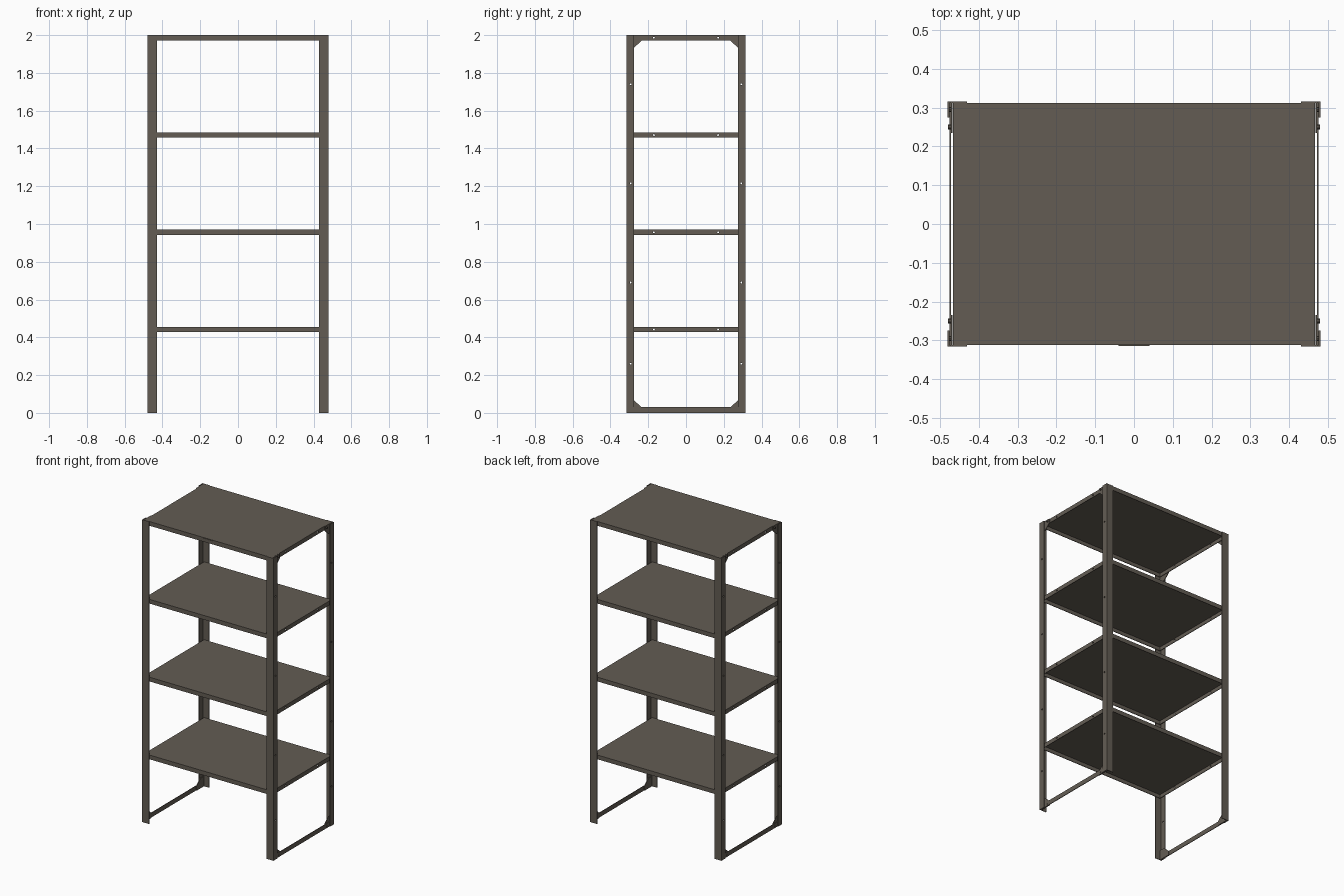
import bpy, bmesh
from math import radians
from mathutils import Matrix

if "Cube" in bpy.data.objects:
    bpy.data.objects.remove(bpy.data.objects["Cube"])

W, D, H = 0.48, 0.316, 2.0          # half width, half depth, height
SHEET = 0.004                       # sheet metal thickness
SHELF_Z = (0.455, 0.97, 1.485, H)   # shelf tops
RIM = 0.028

steel = bpy.data.materials.new("warm grey steel")
steel.use_nodes = True
colour = (0.125, 0.108, 0.088, 1)
steel.diffuse_color = colour
steel.node_tree.nodes["Principled BSDF"].inputs["Base Color"].default_value = colour


def make(name, bm):
    bmesh.ops.recalc_face_normals(bm, faces=bm.faces)
    mesh = bpy.data.meshes.new(name)
    bm.to_mesh(mesh)
    bm.free()
    mesh.materials.append(steel)
    ob = bpy.data.objects.new(name, mesh)
    bpy.context.collection.objects.link(ob)
    return ob


def prism(name, points, axis, start, end):
    """Extrude a flat outline along x (points are y, z) or z (points are x, y)."""
    bm = bmesh.new()
    place = (lambda a, b: (start, a, b)) if axis == "x" else (lambda a, b: (a, b, start))
    face = bm.faces.new([bm.verts.new(place(a, b)) for a, b in points])
    new = bmesh.ops.extrude_face_region(bm, geom=[face])["geom"]
    step = end - start
    move = (step, 0, 0) if axis == "x" else (0, 0, step)
    bmesh.ops.translate(bm, vec=move, verts=[v for v in new if isinstance(v, bmesh.types.BMVert)])
    return make(name, bm)


def mirror(ob, x=True, y=True):
    mod = ob.modifiers.new("mirror", "MIRROR")
    mod.use_axis = (x, y, False)
    mod.use_mirror_merge = False


def drill(ob, spots):
    """Bore round holes along x at the given (y, z) spots."""
    bm = bmesh.new()
    for y, z in spots:
        bmesh.ops.create_cone(bm, cap_ends=True, segments=10, radius1=0.005, radius2=0.005, depth=1.2,
                              matrix=Matrix.Translation((0, y, z)) @ Matrix.Rotation(radians(90), 4, "Y"))
    cutter = make(ob.name + "_drill", bm)
    cutter.hide_render = True
    mod = ob.modifiers.new("holes", "BOOLEAN")
    mod.object = cutter
    mod.operation = "DIFFERENCE"
    mod.solver = "EXACT"
    bpy.context.view_layer.objects.active = ob
    for m in list(ob.modifiers):
        bpy.ops.object.modifier_apply(modifier=m.name)
    bpy.data.objects.remove(cutter)


# Corner posts: angle section, drilled on the side flange
section = [(W, D), (W, D - 0.041), (W - SHEET, D - 0.041), (W - SHEET, D - SHEET),
           (W - 0.05, D - SHEET), (W - 0.05, D)]
posts = prism("corner_posts", section, "z", 0, H)
drill(posts, [(0.293, z) for z in (0.26, 0.69, 1.215, 1.74)])
mirror(posts)

# Shelves: trays open underneath, with drilled side rims
sx, sy = W - 0.013, D - SHEET
for i, top in enumerate(SHELF_Z):
    bm = bmesh.new()
    bmesh.ops.create_cube(bm, size=1, matrix=Matrix.Translation((0, 0, top - RIM / 2))
                          @ Matrix.Diagonal((2 * sx, 2 * sy, RIM, 1)))
    bm.faces.ensure_lookup_table()
    shelf = make(f"shelf_{i + 1}", bm)
    bm = bmesh.new()
    bm.from_mesh(shelf.data)
    bmesh.ops.delete(bm, geom=[f for f in bm.faces if f.normal.z < -0.5], context="FACES")
    bm.to_mesh(shelf.data)
    bm.free()
    solid = shelf.modifiers.new("sheet", "SOLIDIFY")
    solid.thickness = SHEET
    solid.offset = -1
    solid.use_even_offset = True
    drill(shelf, [(y, top - RIM / 2) for y in (-0.17, 0.17)])

# Bottom side rails
rail = prism("bottom_side_rails", [(-sy, 0), (sy, 0), (sy, 0.03), (-sy, 0.03)],
             "x", W - 0.008, W - SHEET)
mirror(rail, y=False)

# Corner gussets with a slanted inner edge, and their bolts
outline = [(sy, 0), (sy, 0.066), (0.275, 0.066), (0.235, 0.03), (0.235, 0)]
for place, height in (("bottom", lambda z: z), ("top", lambda z: H - z)):
    gusset = prism(place + "_gussets", [(y, height(z)) for y, z in outline], "x", W - 0.0125, W - 0.008)
    mirror(gusset)
    bm = bmesh.new()
    for y in (0.25, 0.295):
        bmesh.ops.create_cone(bm, cap_ends=True, segments=8, radius1=0.006, radius2=0.006, depth=0.009,
                              matrix=Matrix.Translation((W - 0.0055, y, height(0.014)))
                              @ Matrix.Rotation(radians(90), 4, "Y"))
    mirror(make(place + "_bolts", bm))

# Small plain plate on the front rim of the top shelf
prism("front_plate", [(-sy - 0.002, H - 0.024), (-sy, H - 0.024), (-sy, H - 0.004), (-sy - 0.002, H - 0.004)],
      "x", -0.04, 0.04)
